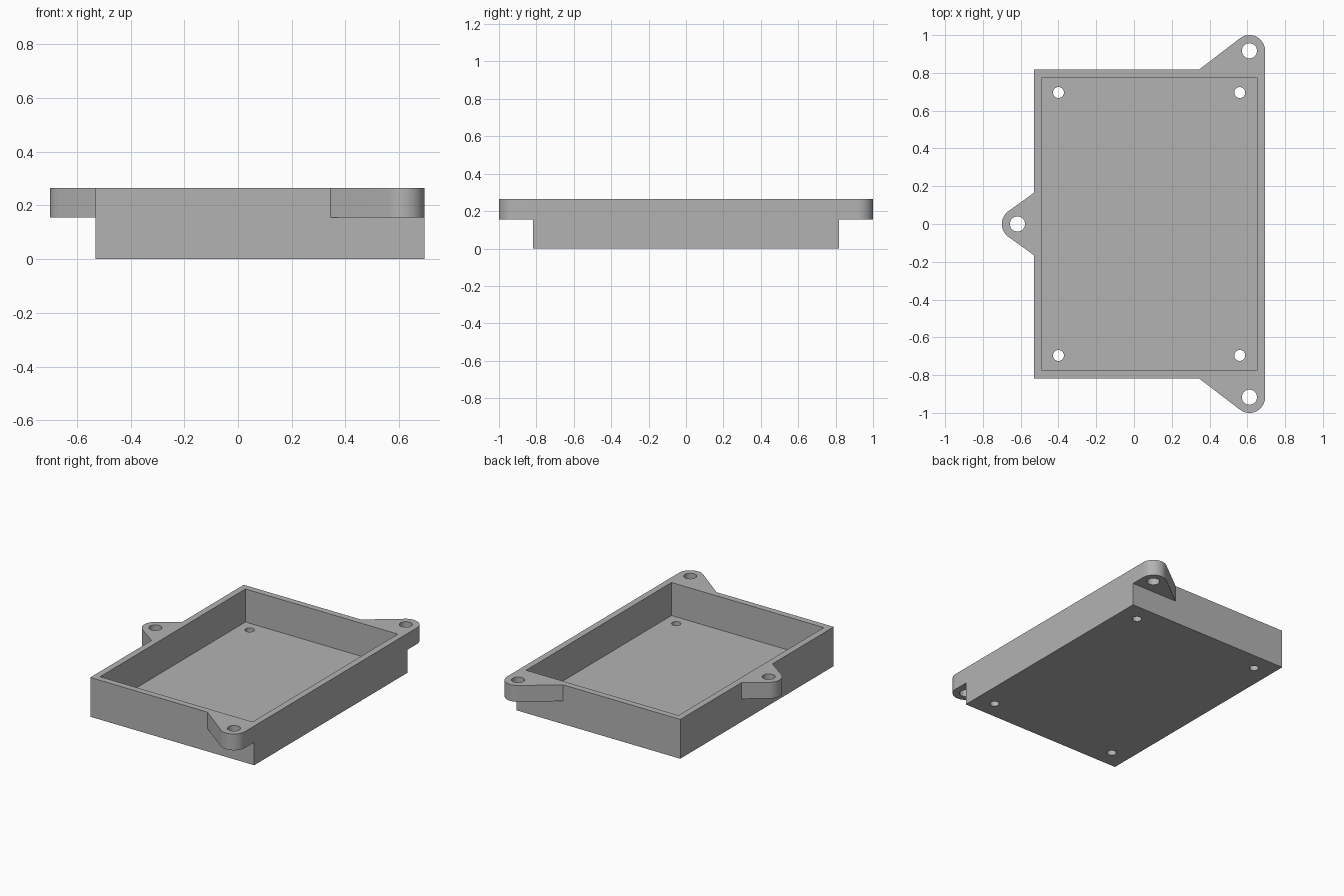
import bpy
import bmesh
from math import cos, sin, tau, radians
from mathutils import Vector
from mathutils.geometry import convex_hull_2d

cube = bpy.data.objects.get("Cube")
if cube:
    bpy.data.objects.remove(cube, do_unlink=True)

X0, X1, Y = -0.53, 0.694, 0.818    # tray outline
TOP, LUG_BASE = 0.265, 0.155
WALL, FLOOR = 0.043, 0.042
LUG_R = 0.083

grey = bpy.data.materials.new("plain grey")
grey.use_nodes = True
grey.diffuse_color = (0.45, 0.45, 0.45, 1)
grey.node_tree.nodes["Principled BSDF"].inputs["Base Color"].default_value = grey.diffuse_color


def circle(x, y, r, n=48):
    return [Vector((x + r * cos(tau * i / n), y + r * sin(tau * i / n))) for i in range(n)]


def rectangle(x0, x1, y):
    return [Vector(p) for p in ((x0, -y), (x1, -y), (x1, y), (x0, y))]


def prism(name, outline, z0, z1):
    """Extrude a flat outline from z0 to z1."""
    bm = bmesh.new()
    face = bm.faces.new([bm.verts.new((p.x, p.y, z0)) for p in outline])
    top = bmesh.ops.extrude_face_region(bm, geom=[face], use_keep_orig=True)["geom"]
    for v in top:
        if isinstance(v, bmesh.types.BMVert):
            v.co.z = z1
    bmesh.ops.recalc_face_normals(bm, faces=bm.faces)
    mesh = bpy.data.meshes.new(name)
    bm.to_mesh(mesh)
    bm.free()
    mesh.materials.append(grey)
    obj = bpy.data.objects.new(name, mesh)
    bpy.context.collection.objects.link(obj)
    return obj


def combine(target, tool, operation):
    """Apply a boolean and discard the tool."""
    mod = target.modifiers.new(operation, "BOOLEAN")
    mod.object, mod.operation, mod.solver = tool, operation, "EXACT"
    bpy.context.view_layer.objects.active = target
    bpy.ops.object.modifier_apply(modifier=mod.name)
    bpy.data.objects.remove(tool, do_unlink=True)


def add_lug(x, y, base):
    """Rounded ear wrapped around a screw position."""
    pts = circle(x, y, LUG_R) + [Vector(p) for p in base]
    outline = [pts[i] for i in convex_hull_2d(pts)]
    combine(tray, prism("lug", outline, LUG_BASE, TOP), "UNION")


# Tray body with three mounting lugs
tray = prism("mounting_tray", rectangle(X0, X1, Y), 0, TOP)
lug_holes = [(X0 - 0.087, 0)]
inset = WALL / 2
add_lug(*lug_holes[0], [(X0 + d, s * 0.165) for d in (0, inset) for s in (-1, 1)])
for side in (-1, 1):
    centre = (X1 - LUG_R, side * (1 - LUG_R))
    base = [(x, side * (Y - d)) for d in (0, inset) for x in (0.345, X1)]
    add_lug(*centre, base)
    lug_holes.append(centre)

# Open cavity
cavity = prism("cavity", rectangle(X0 + WALL, X1 - WALL, Y - WALL), FLOOR, TOP + 0.1)
combine(tray, cavity, "DIFFERENCE")

# Screw holes in the lugs and the floor
holes = [(x, y, 0.04) for x, y in lug_holes]
holes += [(x, y, 0.029) for x in (-0.4, 0.56) for y in (-0.696, 0.696)]
for x, y, r in holes:
    combine(tray, prism("hole", circle(x, y, r), -0.1, TOP + 0.1), "DIFFERENCE")

# Tidy coplanar faces, then smooth only the round walls
bm = bmesh.new()
bm.from_mesh(tray.data)
bmesh.ops.remove_doubles(bm, verts=bm.verts, dist=0.0001)
bm.to_mesh(tray.data)
bm.free()
bpy.ops.object.select_all(action="DESELECT")
tray.select_set(True)
bpy.context.view_layer.objects.active = tray
bpy.ops.object.shade_smooth_by_angle(angle=radians(30))
